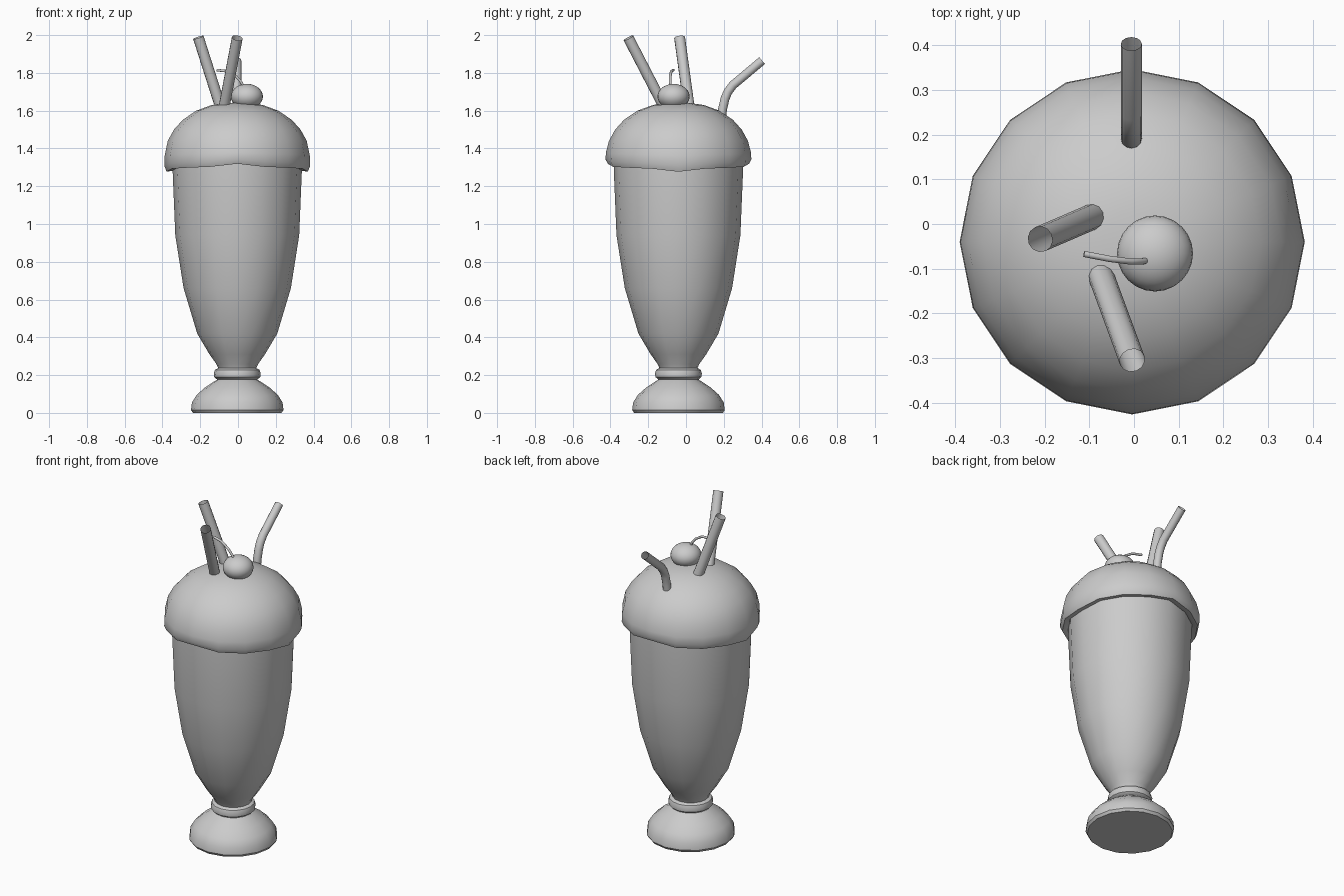
import bpy, bmesh, math

if "Cube" in bpy.data.objects:
    bpy.data.objects.remove(bpy.data.objects["Cube"])

CX, CY = -0.004, -0.04   # axis of the glass
SIDES = 16


def smooth(obj, angle=40):
    bpy.ops.object.select_all(action='DESELECT')
    obj.select_set(True)
    bpy.context.view_layer.objects.active = obj
    bpy.ops.object.shade_smooth_by_angle(angle=math.radians(angle))


def lathe(name, profile, wave=None):
    """Revolve (radius, z) points; wave(angle, index) offsets z."""
    bm = bmesh.new()
    rings = []
    for i, (r, z) in enumerate(profile):
        if r == 0:
            rings.append([bm.verts.new((CX, CY, z))] * SIDES)
            continue
        ring = []
        for k in range(SIDES):
            a = 2 * math.pi * k / SIDES
            dz = wave(a, i) if wave else 0
            ring.append(bm.verts.new((CX + r * math.cos(a), CY + r * math.sin(a), z + dz)))
        rings.append(ring)
    for lo, hi in zip(rings, rings[1:]):
        for k in range(SIDES):
            n = (k + 1) % SIDES
            face = list(dict.fromkeys((lo[k], lo[n], hi[n], hi[k])))
            bm.faces.new(face)
    bmesh.ops.recalc_face_normals(bm, faces=bm.faces)
    mesh = bpy.data.meshes.new(name)
    bm.to_mesh(mesh)
    bm.free()
    obj = bpy.data.objects.new(name, mesh)
    bpy.context.collection.objects.link(obj)
    smooth(obj)
    return obj


def tube(name, points, radius, caps=False):
    """Round tube along a path, converted to mesh."""
    curve = bpy.data.curves.new(name, 'CURVE')
    curve.dimensions = '3D'
    curve.bevel_depth = radius
    curve.bevel_resolution = 4
    curve.use_fill_caps = caps
    spline = curve.splines.new('POLY')
    spline.points.add(len(points) - 1)
    for p, co in zip(spline.points, points):
        p.co = (*co, 1)
    obj = bpy.data.objects.new(name, curve)
    bpy.context.collection.objects.link(obj)
    bpy.ops.object.select_all(action='DESELECT')
    obj.select_set(True)
    bpy.context.view_layer.objects.active = obj
    bpy.ops.object.convert(target='MESH')
    smooth(bpy.context.view_layer.objects.active)


# Glass foot, collar and bowl
lathe("glass_foot", [(0, 0), (0.235, 0), (0.245, 0.015), (0.24, 0.055), (0.215, 0.095),
                     (0.17, 0.135), (0.125, 0.165), (0.10, 0.18), (0.10, 0.20), (0, 0.20)])
lathe("glass_collar", [(0, 0.175), (0.108, 0.178), (0.122, 0.19), (0.124, 0.21),
                       (0.118, 0.228), (0.10, 0.238), (0, 0.24)])
lathe("glass_bowl", [(0, 0.225), (0.10, 0.235), (0.11, 0.258), (0.147, 0.31), (0.212, 0.42),
                     (0.284, 0.66), (0.328, 0.94), (0.342, 1.28), (0.342, 1.34), (0, 1.34)])

# Whipped topping with a wavy lower lip
lip = [0, 1, 1, 0.8, 0.4]
lathe("whipped_topping",
      [(0.33, 1.32), (0.345, 1.302), (0.374, 1.298), (0.386, 1.325), (0.384, 1.37),
       (0.368, 1.44), (0.335, 1.50), (0.288, 1.552), (0.217, 1.60), (0.135, 1.63),
       (0.065, 1.64), (0, 1.642)],
      lambda a, i: -0.014 * lip[i] * (math.cos(2 * a) + 0.5 * math.cos(6 * a)) if i < 5 else 0)

# Cherry and stem
bpy.ops.mesh.primitive_uv_sphere_add(segments=24, ring_count=14, radius=1, location=(0.047, -0.066, 1.675))
cherry = bpy.context.object
cherry.name = "cherry"
cherry.scale = (0.085, 0.085, 0.067)
smooth(cherry)
tube("cherry_stem", [(0.032, -0.08, 1.72), (0.018, -0.084, 1.75), (-0.008, -0.084, 1.78),
                     (-0.055, -0.078, 1.808), (-0.112, -0.067, 1.815)], 0.007, True)

# Straws: two straight, one bent
tube("straw_left", [(-0.08, 0.022, 1.58), (-0.21, -0.034, 1.988)], 0.029)
tube("straw_front", [(-0.085, -0.085, 1.56), (-0.004, -0.305, 1.985)], 0.029)
tube("straw_bent", [(-0.006, 0.185, 1.54), (-0.006, 0.194, 1.61), (-0.006, 0.207, 1.665),
                    (-0.006, 0.222, 1.70), (-0.006, 0.248, 1.735), (-0.006, 0.403, 1.865)], 0.0235)
